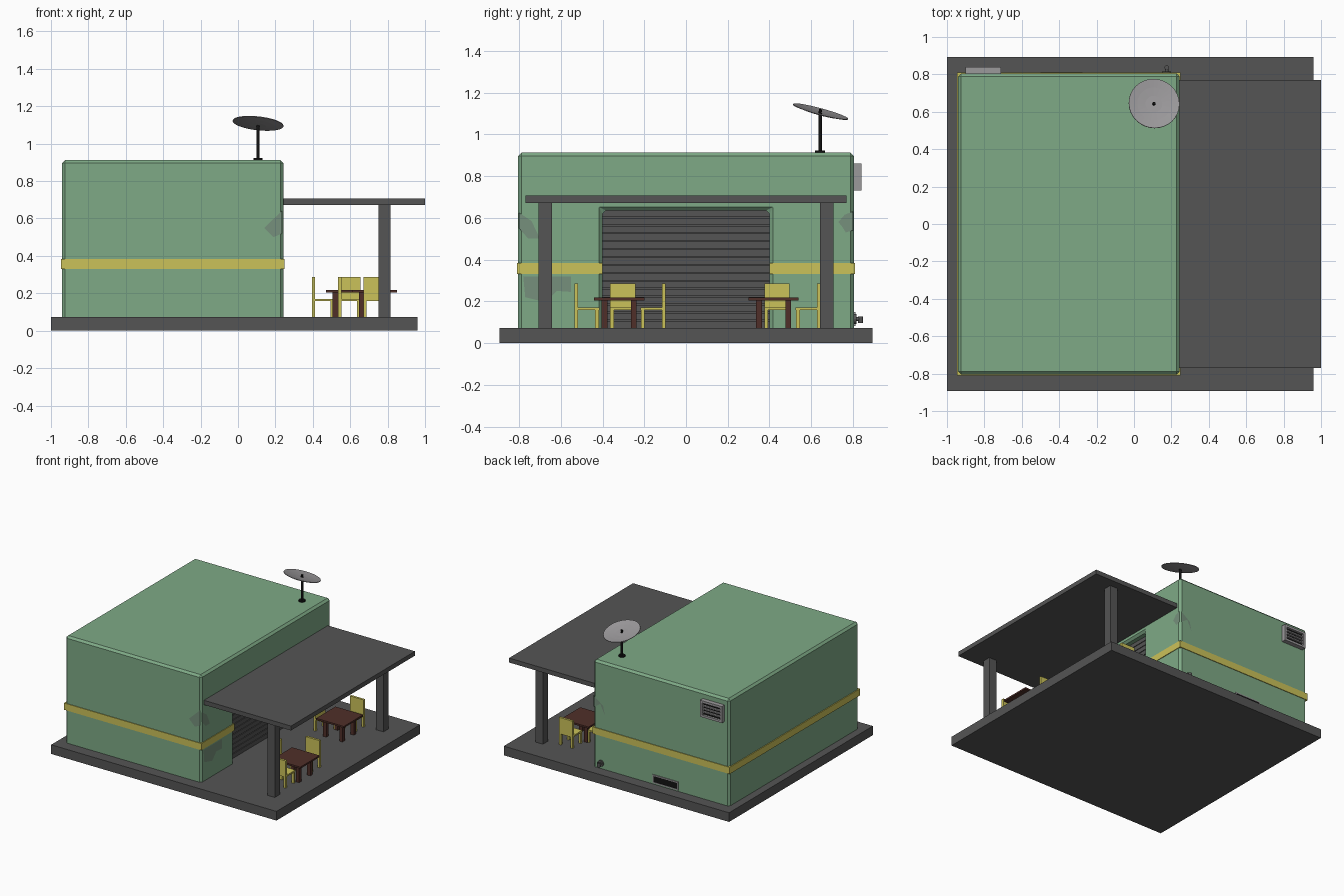
import bpy, bmesh, math
from mathutils import Matrix, Vector

if "Cube" in bpy.data.objects:
    bpy.data.objects.remove(bpy.data.objects["Cube"])


def mat(name, r, g, b):
    m = bpy.data.materials.new(name)
    m.diffuse_color = (r, g, b, 1)
    m.use_nodes = True
    m.node_tree.nodes["Principled BSDF"].inputs["Base Color"].default_value = m.diffuse_color
    return m


GREEN = mat("green_wall", .21, .40, .24)
YELLOW = mat("yellow_paint", .60, .54, .10)
DARK = mat("dark_concrete", .09, .09, .09)
BROWN = mat("brown_wood", .08, .028, .022)
BLACK = mat("black_metal", .006, .006, .006)
LIGHT = mat("light_metal", .33, .32, .33)
PATCH = mat("bare_plaster", .18, .28, .20)


def finish(name, bm, material, matrix=None):
    me = bpy.data.meshes.new(name)
    bm.to_mesh(me)
    bm.free()
    ob = bpy.data.objects.new(name, me)
    bpy.context.collection.objects.link(ob)
    if material:
        me.materials.append(material)
    if matrix:
        ob.matrix_world = matrix
    return ob


def boxes(name, spans, material, matrix=None):
    """One object from boxes given as (x0, x1, y0, y1, z0, z1)."""
    bm = bmesh.new()
    for x0, x1, y0, y1, z0, z1 in spans:
        m = Matrix.Translation(((x0 + x1) / 2, (y0 + y1) / 2, (z0 + z1) / 2))
        m = m @ Matrix.Diagonal((x1 - x0, y1 - y0, z1 - z0, 1))
        bmesh.ops.create_cube(bm, size=1, matrix=m)
    return finish(name, bm, material, matrix)


def cylinder(name, r, h, centre, material, axis=(0, 0, 1), n=12):
    bm = bmesh.new()
    bmesh.ops.create_cone(bm, cap_ends=True, segments=n, radius1=r, radius2=r, depth=h)
    rot = Vector(axis).to_track_quat('Z', 'Y').to_matrix().to_4x4()
    return finish(name, bm, material, Matrix.Translation(centre) @ rot)


def patch(name, points):
    bm = bmesh.new()
    bm.faces.new([bm.verts.new(p) for p in points])
    return finish(name, bm, PATCH)


def cut(ob, cutter):
    b = ob.modifiers.new("opening", 'BOOLEAN')
    b.object = cutter
    b.solver = 'EXACT'


# Slab, canopy and posts
boxes("base_slab", [(-1, .96, -.893, .893, 0, .072)], DARK)
boxes("canopy_roof", [(.22, 1, -.77, .77, .672, .707)], DARK)
for s, side in ((-1, "front"), (1, "back")):
    y = s * .675
    boxes(side + "_post", [(.75, .815, y - .032, y + .032, .07, .675)], DARK)

# Building shell with bevelled doorway
body = boxes("building", [(-.94, .243, -.805, .805, .05, .912)], GREEN)
hole = boxes("doorway_cutter", [(.17, .4, -.40, .40, 0, .635)], None)
hole.hide_render = True
hole.hide_viewport = True
cut(body, hole)
bev = body.modifiers.new("bevel", 'BEVEL')
bev.width = .016
bev.segments = 1
bev.limit_method = 'ANGLE'

# Painted band around the walls
band = boxes("wall_band", [(-.947, .248, -.81, .81, .33, .383)], YELLOW)
cut(band, hole)

# Slatted shutter in the doorway
slats = [(.165, .185, -.405, .405, .07, .64)]
for i in range(15):
    z = .073 + i * .038
    slats.append((.18, .194, -.4, .4, z, z + .033))
boxes("shutter", slats, DARK)

# Worn plaster patches
patch("front_wall_patch", [(.14, -.808, .55), (.19, -.808, .50), (.235, -.808, .52), (.235, -.808, .64)])
patch("side_wall_patch", [(.246, y, z) for y, z in
      ((-.8, .625), (-.8, .55), (-.755, .5), (-.70, .5), (-.74, .585))])
patch("low_side_patch", [(.246, y, z) for y, z in
      ((-.78, .32), (-.77, .22), (-.67, .195), (-.62, .25), (-.55, .245), (-.55, .32))])
patch("far_side_patch", [(.246, y, z) for y, z in
      ((.73, .58), (.75, .555), (.765, .53), (.8, .54), (.8, .63), (.76, .615))])
patch("back_wall_patch", [(.235, .808, .63), (.235, .808, .54), (.18, .808, .58),
                          (.14, .808, .50), (.155, .808, .57)])


# Framed grilles on the back wall
def grille(name, x0, x1, z0, z1, depth, t, bars):
    y0, y1 = .80, .806 + depth
    boxes(name + "_frame", [(x0, x1, y0, y1, z0, z0 + t), (x0, x1, y0, y1, z1 - t, z1),
                            (x0, x0 + t, y0, y1, z0, z1), (x1 - t, x1, y0, y1, z0, z1)], LIGHT)
    boxes(name + "_inside", [(x0 + t, x1 - t, y0, y1 - depth * .5, z0 + t, z1 - t)], BLACK)
    step = (z1 - z0 - 2 * t) / (bars + 1)
    if bars:
        boxes(name + "_bars", [(x0 + t, x1 - t, y0, y1 - .003, z0 + t + step * i - .005,
                                z0 + t + step * i + .005) for i in range(1, bars + 1)], LIGHT)


grille("air_vent", -.9, -.71, .73, .86, .034, .018, 3)
grille("low_vent", -.5, -.275, .082, .148, .006, .009, 0)

# Water tap on the back wall
cylinder("tap_flange", .024, .012, (.175, .81, .115), DARK, (0, 1, 0))
cylinder("tap_pipe", .01, .036, (.175, .824, .115), DARK, (0, 1, 0))
cylinder("tap_spout", .012, .03, (.175, .836, .112), DARK)

# Satellite dish
PX, PY, PZ = .107, .643, 1.105
cylinder("dish_foot", .024, .012, (PX, PY, .917), BLACK, n=16)
cylinder("dish_mast", .009, .19, (PX, PY, 1.008), BLACK)
tilt = Vector((.11, .27, 1)).to_track_quat('Z', 'Y').to_matrix().to_4x4()
place = Matrix.Translation((PX, PY, PZ)) @ tilt
bm = bmesh.new()
N = 32
prev = None
for r in (.045, .09, .136):
    h = .012 * (r / .136) ** 2 - .006
    ring = [bm.verts.new((r * math.cos(a), r * math.sin(a), h))
            for a in (2 * math.pi * i / N for i in range(N))]
    if prev is None:
        bm.faces.new(ring)
    else:
        for i in range(N):
            j = (i + 1) % N
            bm.faces.new((prev[i], ring[i], ring[j], prev[j]))
    prev = ring
dish = finish("dish", bm, LIGHT, place)
sol = dish.modifiers.new("thickness", 'SOLIDIFY')
sol.thickness = .004
cylinder("dish_feed", .008, .022, (PX, PY, PZ + .004), BLACK, (.11, .27, 1), 8)


# Furniture
def table(name, x, y):
    legs = [(sx * .07 - .014, sx * .07 + .014, sy * .07 - .014, sy * .07 + .014, .07, .208)
            for sx in (-1, 1) for sy in (-1, 1)]
    boxes(name, legs + [(-.12, .12, -.12, .12, .205, .218)], BROWN, Matrix.Translation((x, y, 0)))


def chair(name, x, y, angle):
    """x, y is the middle of the backrest's rear face; faces +y at angle 0."""
    parts = [(-.06, .06, 0, .018, .165, .286), (-.06, .06, 0, .12, .158, .17)]
    for x0 in (-.06, .042):
        parts += [(x0, x0 + .018, 0, .018, .07, .17), (x0, x0 + .018, .1, .118, .07, .16)]
    boxes(name, parts, YELLOW,
          Matrix.Translation((x, y, 0)) @ Matrix.Rotation(math.radians(angle), 4, 'Z'))


table("front_table", .73, -.32)
table("back_table", .59, .42)
for i, c in enumerate([(.73, -.535, 0), (.73, -.098, 180), (.535, -.303, -90),
                       (.395, .435, -90), (.595, .645, 180)]):
    chair(f"chair_{i + 1}", *c)
